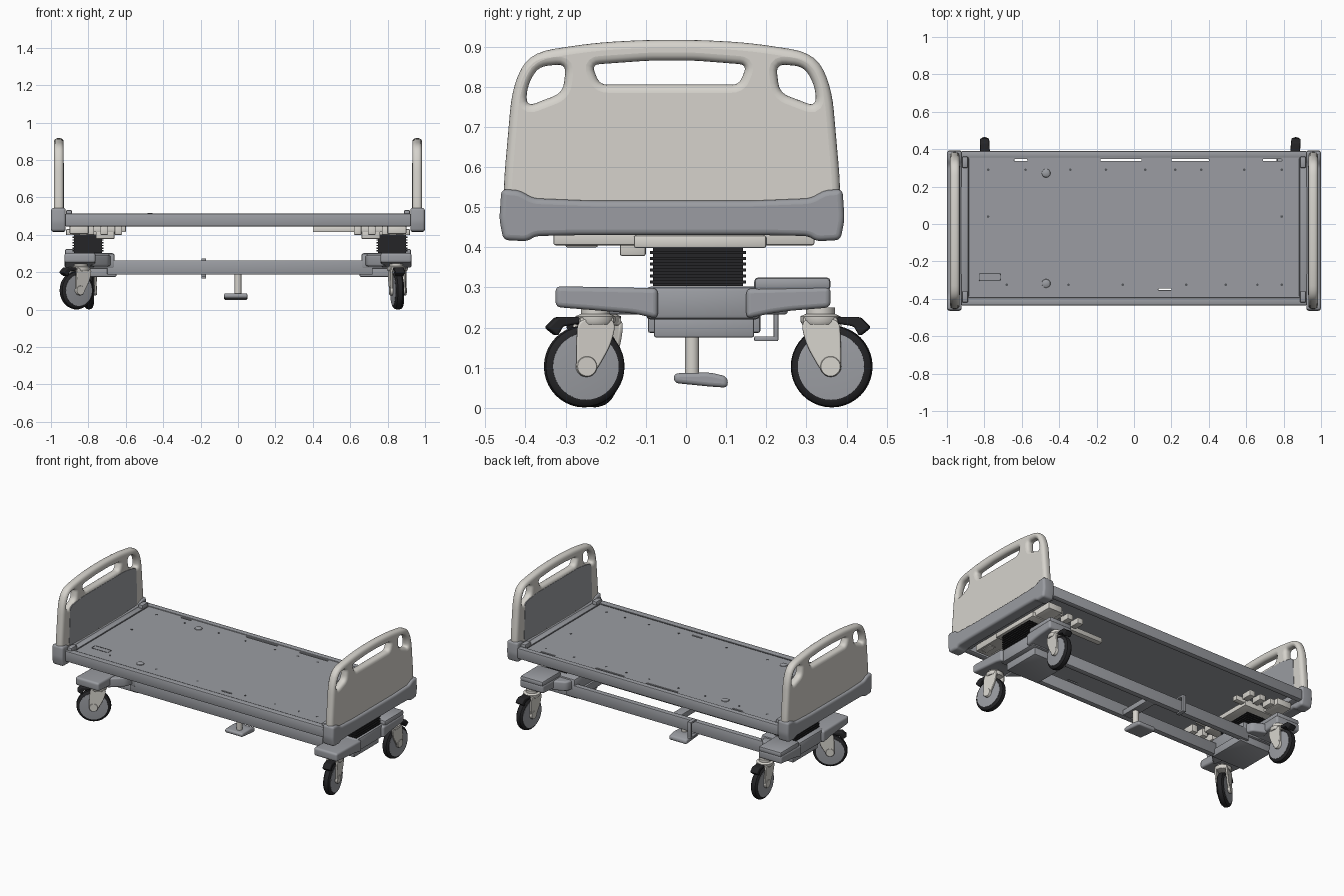
import bpy, bmesh, math
from mathutils import Matrix, Vector

if "Cube" in bpy.data.objects:
    bpy.data.objects.remove(bpy.data.objects["Cube"])

def material(name, rgb):
    m = bpy.data.materials.new(name)
    m.diffuse_color = (*rgb, 1)
    m.use_nodes = True
    m.node_tree.nodes["Principled BSDF"].inputs["Base Color"].default_value = m.diffuse_color
    return m

GREY = material("mid grey", (0.325, 0.335, 0.36))
CREAM = material("warm cream", (0.67, 0.65, 0.605))
BLACK = material("rubber black", (0.018, 0.018, 0.02))
DARK = material("dark grey", (0.09, 0.095, 0.105))
SIDE = Matrix(((0, 0, 1, 0), (1, 0, 0, 0), (0, 1, 0, 0), (0, 0, 0, 1)))  # profile in y-z

def finish(name, mesh, mat, smooth=True):
    mesh.materials.clear()
    mesh.materials.append(mat)
    ob = bpy.data.objects.new(name, mesh)
    bpy.context.collection.objects.link(ob)
    if smooth:
        bpy.ops.object.select_all(action='DESELECT')
        ob.select_set(True)
        bpy.context.view_layer.objects.active = ob
        bpy.ops.object.shade_smooth_by_angle(angle=math.radians(35))
    return ob

def box(name, x, y, z, mat, bevel=0.0, frame=Matrix()):
    bm = bmesh.new()
    bmesh.ops.create_cube(bm, size=1)
    for v in bm.verts:
        v.co = [(r[0] + r[1]) / 2 + c * (r[1] - r[0]) for r, c in zip((x, y, z), v.co)]
    if bevel:
        bmesh.ops.bevel(bm, geom=bm.edges[:], offset=bevel, segments=2, affect='EDGES', profile=0.5)
    bm.transform(frame)
    me = bpy.data.meshes.new(name)
    bm.to_mesh(me)
    bm.free()
    return finish(name, me, mat, bevel > 0)

def lathe(name, profile, mat, frame, steps=32):
    """Spin (radius, height) points around local z."""
    bm = bmesh.new()
    rings = []
    for r, h in profile:
        rings.append([bm.verts.new((r * math.cos(2 * math.pi * i / steps),
                                    r * math.sin(2 * math.pi * i / steps), h)) for i in range(steps)])
    for a, b in zip(rings, rings[1:]):
        for i in range(steps):
            j = (i + 1) % steps
            bm.faces.new((a[i], a[j], b[j], b[i]))
    bm.faces.new(rings[0][::-1])
    bm.faces.new(rings[-1])
    bm.transform(frame)
    bmesh.ops.recalc_face_normals(bm, faces=bm.faces[:])
    me = bpy.data.meshes.new(name)
    bm.to_mesh(me)
    bm.free()
    return finish(name, me, mat)

def rounded(points, r, n=5):
    out = []
    for i, p in enumerate(points):
        p, a, b = Vector(p), Vector(points[i - 1]), Vector(points[(i + 1) % len(points)])
        s = p + (a - p).normalized() * min(r, (a - p).length * 0.48)
        e = p + (b - p).normalized() * min(r, (b - p).length * 0.48)
        out += [s * (1 - t) ** 2 + p * 2 * t * (1 - t) + e * t * t for t in (k / n for k in range(n + 1))]
    return out

def prism(name, loops, thick, bevel, mat, frame):
    """Filled outline with holes, given thickness and soft edges."""
    cu = bpy.data.curves.new(name, 'CURVE')
    cu.dimensions, cu.fill_mode = '2D', 'BOTH'
    cu.extrude, cu.bevel_depth = thick / 2 - bevel, bevel
    cu.bevel_resolution, cu.offset = 3, -bevel
    for loop in loops:
        sp = cu.splines.new('POLY')
        sp.points.add(len(loop) - 1)
        for pt, co in zip(sp.points, loop):
            pt.co = (co[0], co[1], 0, 1)
        sp.use_cyclic_u = True
    tmp = bpy.data.objects.new(name + "_curve", cu)
    bpy.context.collection.objects.link(tmp)
    me = bpy.data.meshes.new_from_object(tmp.evaluated_get(bpy.context.evaluated_depsgraph_get()))
    bpy.data.objects.remove(tmp)
    me.transform(frame)
    return finish(name, me, mat)

def rect(x0, x1, y0, y1):
    return [(x0, y0), (x1, y0), (x1, y1), (x0, y1)]

YC = -0.035   # middle of deck and boards
def mirror(half):
    return half + [(-x, z) for x, z in half[::-1]]

def shift(points):
    return [(x + YC, z) for x, z in points]

# End boards: cream panel with grip holes, grey skirt, grey inner panel
outline = rounded(shift(mirror([(0.417, 0.47), (0.42, 0.55), (0.398, 0.80), (0.355, 0.885), (0.19, 0.91), (0.06, 0.917)])), 0.06)
grip = rounded(shift([(-0.180, 0.805), (0.168, 0.805), (0.187, 0.855), (0.06, 0.865), (-0.06, 0.865), (-0.2, 0.855)]), 0.02)
hole = [(0.268, 0.785), (0.359, 0.75), (0.357, 0.80), (0.33, 0.85), (0.259, 0.857)]
holes = [rounded(shift(hole), 0.025), rounded(shift([(-x - 0.004, z) for x, z in hole[::-1]]), 0.025)]
skirt = rounded(shift(mirror([(0.25, 0.43), (0.34, 0.428), (0.36, 0.415), (0.42, 0.418), (0.43, 0.47),
                              (0.425, 0.545), (0.38, 0.542), (0.345, 0.522), (0.2, 0.516)])), 0.015)
inner = rounded(shift(mirror([(0.345, 0.52), (0.335, 0.765), (0.22, 0.785)])), 0.03)
for s, side in ((-1, "left"), (1, "right")):
    prism(side + "_end_board", [outline, grip] + holes, 0.052, 0.02, CREAM, Matrix.Translation((s * 0.958, 0, 0)) @ SIDE)
    prism(side + "_board_skirt", [skirt], 0.078, 0.014, GREY, Matrix.Translation((s * 0.96, 0, 0)) @ SIDE)
    prism(side + "_inner_panel", [inner], 0.006, 0.001, GREY, Matrix.Translation((s * 0.9335, 0, 0)) @ SIDE)

# Deck plate with open slots, surrounded by edge rails
slots = [rounded(rect(a, b, 0.336, 0.347), 0.003) for a, b in ((-0.64, -0.57), (-0.18, 0.04), (0.20, 0.40), (0.69, 0.79))]
slots.append(rounded(rect(0.13, 0.20, -0.354, -0.345), 0.003))
prism("deck_plate", [rect(-0.90, 0.90, -0.39, 0.357)] + slots, 0.02, 0.001, GREY, Matrix.Translation((0, 0, 0.497)))
box("front_deck_rail", (-0.925, 0.925), (-0.435, -0.393), (0.445, 0.513), GREY, 0.007)
box("back_deck_rail", (-0.925, 0.925), (0.354, 0.39), (0.445, 0.513), GREY, 0.007)
box("front_deck_seam", (-0.9, 0.9), (-0.394, -0.389), (0.50, 0.509), DARK)
for s in (-1, 1):
    x = sorted((s * 0.885, s * 0.93))
    box("deck_end_rail", x, (-0.43, 0.385), (0.45, 0.511), GREY, 0.006)
    box("deck_end_seam", sorted((s * 0.880, s * 0.884)), (-0.385, 0.35), (0.50, 0.509), DARK)
    for y in (-0.39, 0.33):
        box("mattress_corner_stop", sorted((s * 0.887, s * 0.92)), (y - 0.03, y + 0.03), (0.50, 0.532), GREY, 0.007)

# Deck fasteners, recess and release buttons
for row, xs in ((0.29, (-0.78, -0.58, -0.34, -0.15, 0.06, 0.22, 0.36, 0.59, 0.79)), (-0.325, (-0.68, -0.35, -0.06, 0.28, 0.49, 0.66, 0.79)),
                (0.04, (-0.78, 0.79))):
    for x in xs:
        lathe("deck_hole", [(0.007, 0), (0.007, 0.002)], DARK, Matrix.Translation((x, row, 0.5065)), 10)
prism("deck_label_groove", [rounded(rect(-0.83, -0.71, -0.305, -0.262), 0.008), rounded(rect(-0.825, -0.715, -0.30, -0.267), 0.006)],
      0.003, 0.0005, DARK, Matrix.Translation((0, 0, 0.507)))
for y in (0.272, -0.318):
    lathe("release_button", [(0.024, 0), (0.022, 0.006), (0.012, 0.011)], GREY, Matrix.Translation((-0.47, y, 0.505)), 20)

# Lifting columns, brackets and base ends
for s, side in ((-1, "left"), (1, "right")):
    def X(a, b):
        return sorted((s * a, s * b))
    near = 0.72 if s < 0 else 0.74
    for i in range(14):
        g = 0.0 if i % 2 else 0.008
        z = 0.303 + i * 0.0073
        box(side + "_bellows_fold", X(near + g, near + 0.165 - g), (-0.09 + g, 0.15 - g), (z, z + 0.0075), BLACK)
    box(side + "_lift_plate", X(0.66, 0.92), (-0.13, 0.20), (0.398, 0.43), CREAM, 0.006)
    box(side + "_lift_motor", X(0.66, 0.76), (-0.165, -0.10), (0.378, 0.43), CREAM, 0.006)
    box(side + "_cross_bracket", X(0.80, 0.90), (-0.33, 0.32), (0.405, 0.447), CREAM, 0.005)
    inner_end = 0.40 if s > 0 else 0.60
    for y in (-0.17, 0.16):
        box(side + "_slide_rail", X(inner_end, 0.90), (y, y + 0.035), (0.415, 0.447), CREAM, 0.004)
    for k in range(4):
        x = 0.62 + k * 0.075
        box(side + "_bracket_block", X(x, x + 0.04), (-0.30, -0.22), (0.40, 0.447), CREAM, 0.004)
        box(side + "_bracket_block", X(x, x + 0.04), (0.22, 0.29), (0.41, 0.447), CREAM, 0.004)
    box(side + "_base_housing", X(0.66, 0.91), (-0.10, 0.185), (0.22, 0.302), GREY, 0.012)
    box(side + "_base_tub", X(0.65, 0.88), (-0.08, 0.17), (0.175, 0.225), GREY, 0.006)
    # Arms reach out to each castor, deeper towards the housing
    for d, end, top in ((-1, -0.325, 0.303), (1, 0.36, 0.302)):
        root = 0.04 + d * 0.11
        side_view = [(root, top - 0.005), (end, top), (end, top - 0.052), (end - d * 0.10, top - 0.06), (root + d * 0.06, 0.235), (root, 0.222)]
        prism(side + "_base_arm", [rounded(side_view, 0.015)], 0.165, 0.012, GREY, Matrix.Translation((s * 0.845, 0, 0)) @ SIDE)
        plan = [(s * 0.67, root - d * 0.03), (s * 0.69, root + d * 0.07), (s * 0.78, end - d * 0.10), (s * 0.80, root)]
        prism(side + "_arm_web", [rounded(plan, 0.02)], 0.06, 0.01, GREY, Matrix.Translation((0, 0, 0.262)))
    box(side + "_back_arm_cap", X(0.765, 0.925), (0.17, 0.36), (0.292, 0.325), GREY, 0.01)

# Long base rails, accessory loop and centre foot
for y, name in ((-0.095, "front_base_rail"), (0.15, "back_base_rail")):
    box(name, (-0.70, 0.72), (y, y + 0.035), (0.187, 0.263), GREY, 0.005)
box("middle_crossbar", (-0.03, 0.03), (-0.07, 0.16), (0.19, 0.225), GREY, 0.004)
for z in (0.166, 0.262):
    box("accessory_loop_bar", (-0.195, -0.17), (0.17, 0.23), (z, z + 0.012), GREY, 0.003)
box("accessory_loop_upright", (-0.195, -0.17), (0.218, 0.23), (0.166, 0.274), GREY, 0.003)
lathe("centre_foot_post", [(0.018, 0.07), (0.018, 0.19)], CREAM, Matrix.Translation((0, 0.015, 0)), 20)
foot = rounded([(-0.03, 0.062), (0.06, 0.053), (0.105, 0.05), (0.103, 0.078), (0.06, 0.088), (-0.03, 0.086)], 0.014)
prism("centre_foot", [foot], 0.125, 0.01, GREY, Matrix.Translation((-0.012, 0, 0)) @ SIDE)

def castor(label, x, y, trail):
    """Swivel castor; local +x is the trailing direction, local y the axle."""
    f = Matrix.Translation((x, y, 0)) @ Matrix.Rotation(math.radians(trail), 4, 'Z')
    axle = f @ Matrix.Translation((0.028, 0, 0.103)) @ Matrix.Rotation(math.pi / 2, 4, 'X')
    lathe(label + "_tyre", [(0.082, -0.022), (0.09, -0.021), (0.099, -0.013), (0.102, 0),
                            (0.099, 0.013), (0.09, 0.021), (0.082, 0.022)], BLACK, axle, 40)
    lathe(label + "_wheel_disc", [(0.05, -0.026), (0.083, -0.0235), (0.083, 0.0235), (0.05, 0.026)], GREY, axle, 40)
    lathe(label + "_hub", [(0.024, -0.041), (0.026, -0.038), (0.026, 0.038), (0.024, 0.041)], CREAM, axle, 20)
    lathe(label + "_swivel", [(0.045, 0.207), (0.05, 0.215), (0.05, 0.228), (0.036, 0.234), (0.036, 0.25)],
          CREAM, f, 24)
    cheek = rounded([(-0.048, 0.222), (0.05, 0.222), (0.053, 0.17), (0.054, 0.095), (0.035, 0.078), (0.008, 0.085), (-0.035, 0.16)], 0.03)
    up = f @ Matrix.Rotation(math.pi / 2, 4, 'X')
    for s in (-1, 1):
        prism(label + "_fork_cheek", [cheek], 0.012, 0.004, CREAM, up @ Matrix.Translation((0, 0, s * 0.033)))
    box(label + "_fork_crown", (-0.042, 0.045), (-0.036, 0.036), (0.205, 0.226), CREAM, 0.006, f)
    pedal = rounded([(0.04, 0.21), (0.085, 0.203), (0.098, 0.178), (0.126, 0.20), (0.10, 0.226), (0.04, 0.226)], 0.008)
    prism(label + "_brake_pedal", [pedal], 0.05, 0.006, BLACK, up)

castor("front_left_castor", -0.840, -0.212, 213)
castor("front_right_castor", 0.846, -0.226, -80)
castor("back_left_castor", -0.795, 0.335, 92)
castor("back_right_castor", 0.858, 0.335, 86)
